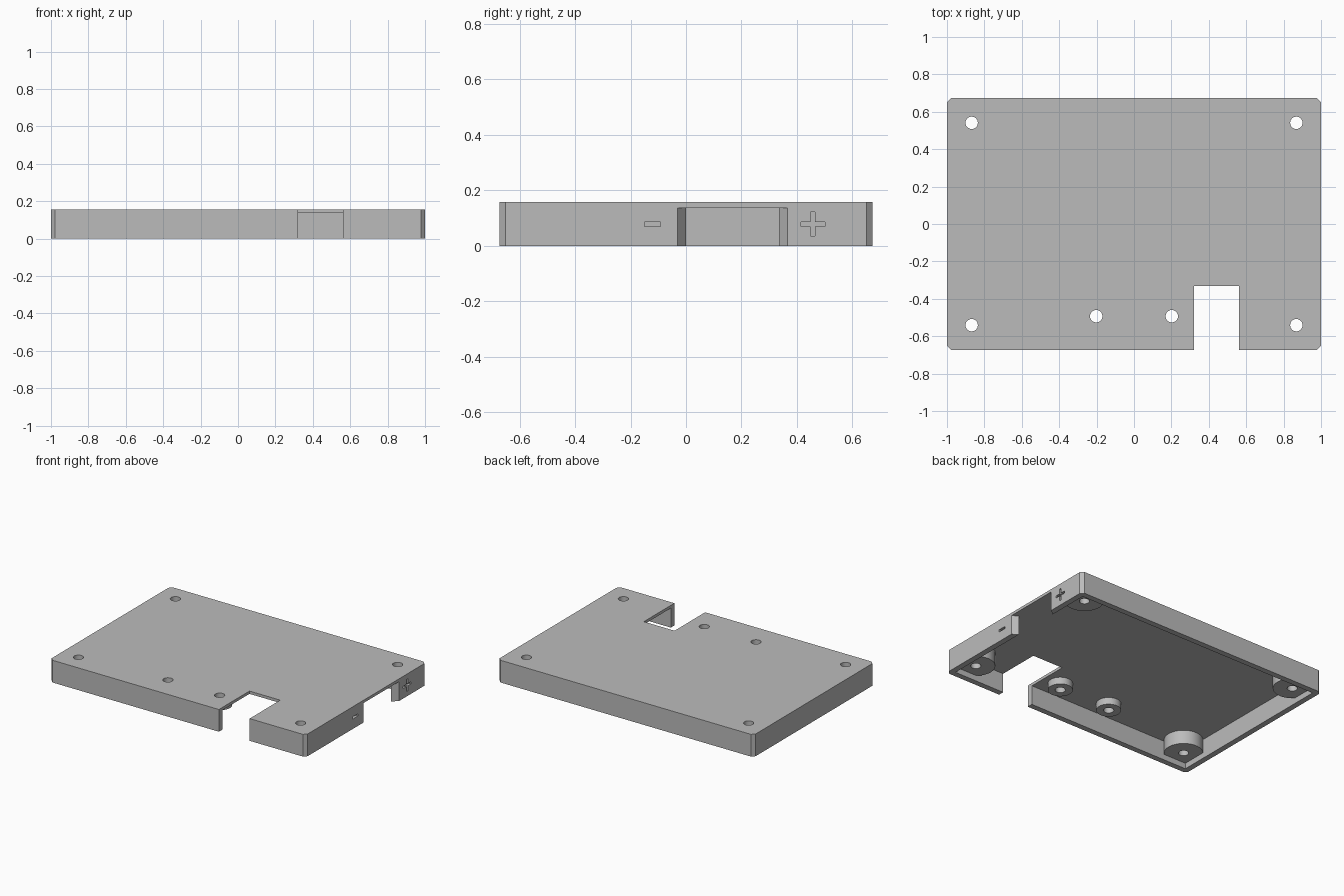
import bpy, bmesh, math

if "Cube" in bpy.data.objects:
    bpy.data.objects.remove(bpy.data.objects["Cube"], do_unlink=True)

HALF_X, HALF_Y, HEIGHT = 1.0, 0.673, 0.157
CEILING = 0.137   # underside of the top plate
WALL = 0.04
HOLE_R = 0.033

grey = bpy.data.materials.new("plain grey")
grey.use_nodes = True
grey.diffuse_color = (0.5, 0.5, 0.5, 1)
grey.node_tree.nodes["Principled BSDF"].inputs["Base Color"].default_value = (0.5, 0.5, 0.5, 1)


def prism(name, outline, z0, z1):
    """Extrude an xy outline from z0 to z1."""
    bm = bmesh.new()
    base = bm.faces.new([bm.verts.new((x, y, z0)) for x, y in outline])
    top = bmesh.ops.extrude_face_region(bm, geom=[base])["geom"]
    verts = [v for v in top if isinstance(v, bmesh.types.BMVert)]
    bmesh.ops.translate(bm, verts=verts, vec=(0, 0, z1 - z0))
    bmesh.ops.recalc_face_normals(bm, faces=bm.faces)
    mesh = bpy.data.meshes.new(name)
    bm.to_mesh(mesh)
    bm.free()
    mesh.materials.append(grey)
    obj = bpy.data.objects.new(name, mesh)
    bpy.context.scene.collection.objects.link(obj)
    return obj


def rect(x0, x1, y0, y1):
    return [(x0, y0), (x1, y0), (x1, y1), (x0, y1)]


def chamfered(hx, hy, c):
    return [(-hx + c, -hy), (hx - c, -hy), (hx, -hy + c), (hx, hy - c),
            (hx - c, hy), (-hx + c, hy), (-hx, hy - c), (-hx, -hy + c)]


def circle(x, y, r, n=48):
    return [(x + r * math.cos(2 * math.pi * i / n),
             y + r * math.sin(2 * math.pi * i / n)) for i in range(n)]


def cut(obj, *cutters):
    """Subtract each cutter in turn, bake the result and remove the cutters."""
    for cutter in cutters:
        cutter.hide_render = True
        mod = obj.modifiers.new("cut", "BOOLEAN")
        mod.operation, mod.solver, mod.object = "DIFFERENCE", "EXACT", cutter
    graph = bpy.context.evaluated_depsgraph_get()
    baked = bpy.data.meshes.new_from_object(obj.evaluated_get(graph))
    obj.modifiers.clear()
    obj.data = baked
    for cutter in cutters:
        bpy.data.objects.remove(cutter, do_unlink=True)


def drill(x, y):
    return prism("hole_cutter", circle(x, y, HOLE_R), -0.1, 0.3)


# Boss positions: x, y, radius, lower end
corner_bosses = [(sx * 0.868, sy * 0.541, 0.125, 0.04) for sx in (-1, 1) for sy in (-1, 1)]
middle_bosses = [(sx * 0.202, -0.493, 0.08, 0.088) for sx in (-1, 1)]
bosses = corner_bosses + middle_bosses

# Open-bottomed shell with front notch, flared side opening and screw holes
shell = prism("case_shell", chamfered(HALF_X, HALF_Y, 0.022), 0, HEIGHT)
cavity = prism("cavity_cutter", rect(-HALF_X + WALL, HALF_X - WALL, -HALF_Y + WALL, HALF_Y - WALL),
               -0.1, CEILING)
notch = prism("notch_cutter", rect(0.322, 0.562, -1, -0.332), -0.1, 0.3)
flare = [(0.92, 0), (HALF_X - WALL, 0), (HALF_X, -0.03), (1.1, -0.03),
         (1.1, 0.367), (HALF_X, 0.367), (HALF_X - WALL, 0.335), (0.92, 0.335)]
opening = prism("opening_cutter", flare, -0.1, CEILING)

# Engraved polarity marks on the right wall
depth, half = 0.98, 0.008
minus = prism("minus_cutter", rect(depth, 1.1, -0.15, -0.092), 0.078 - half, 0.078 + half)
plus_bar = prism("plus_bar_cutter", rect(depth, 1.1, 0.415, 0.502), 0.078 - half, 0.078 + half)
plus_post = prism("plus_post_cutter", rect(depth, 1.1, 0.458 - half, 0.458 + half), 0.035, 0.121)

cut(shell, cavity, notch, opening, minus, plus_bar, plus_post,
    *[drill(x, y) for x, y, r, z in bosses])

# Hollow screw bosses hanging from the plate
parts = [shell]
for i, (x, y, r, z) in enumerate(bosses):
    kind = "corner" if i < len(corner_bosses) else "middle"
    boss = prism(f"{kind}_boss_{i + 1}", circle(x, y, r), z, CEILING + 0.002)
    cut(boss, drill(x, y))
    parts.append(boss)

# Smooth round walls, keep flat faces crisp
bpy.ops.object.select_all(action="DESELECT")
for obj in parts:
    obj.select_set(True)
bpy.context.view_layer.objects.active = shell
bpy.ops.object.shade_smooth_by_angle(angle=math.radians(30))
